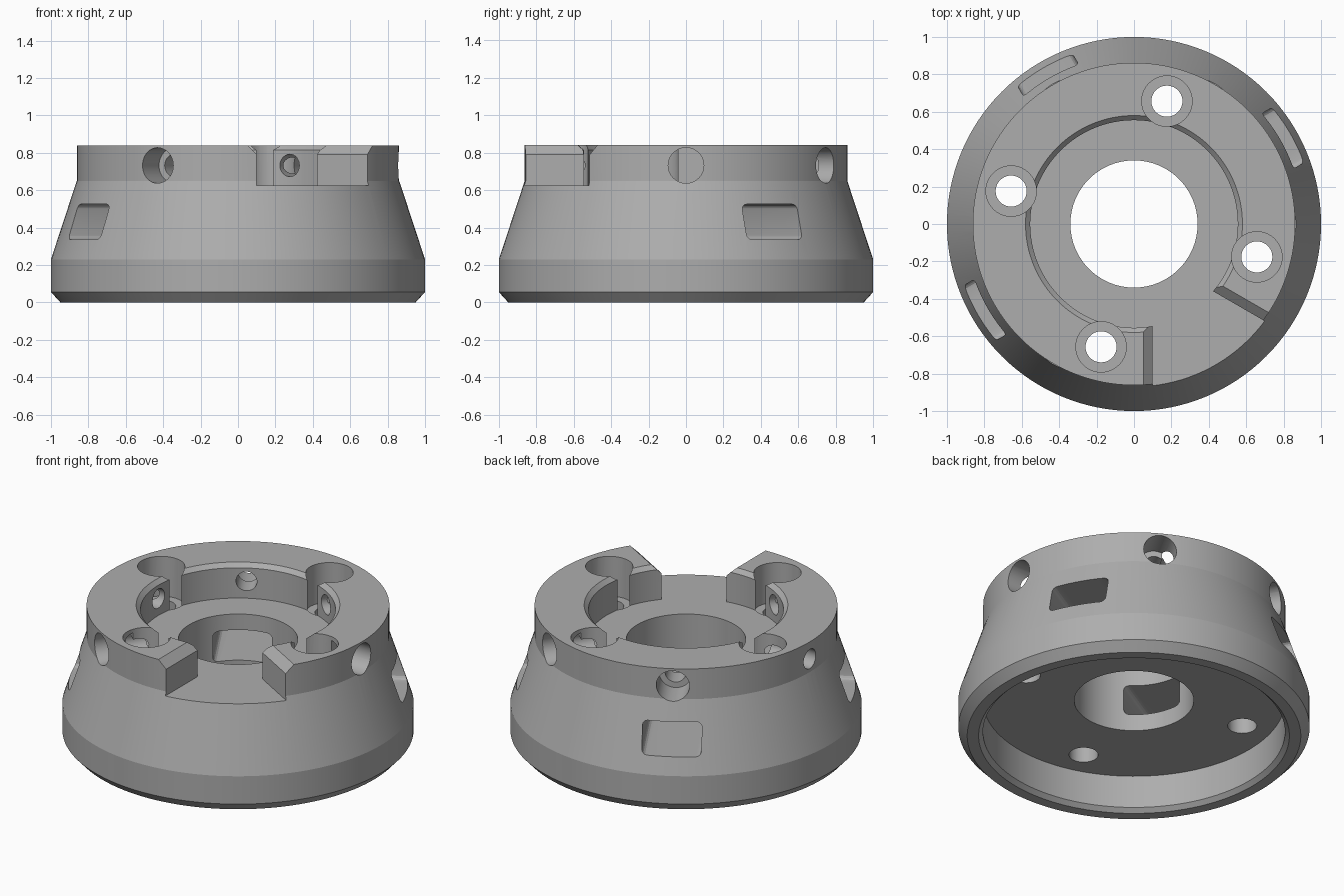
import bpy, bmesh
from math import radians, cos, sin, tau, pi
from mathutils import Matrix, Vector

old = bpy.data.objects.get("Cube")
if old:
    bpy.data.objects.remove(old, do_unlink=True)

steel = bpy.data.materials.new("machined_grey")
steel.use_nodes = True
grey = (0.42, 0.42, 0.42, 1)
steel.diffuse_color = grey
steel.node_tree.nodes["Principled BSDF"].inputs["Base Color"].default_value = grey

FLOOR, TOP = 0.625, 0.84
NOTCH_ANGLE = 300


def finish(name, bm):
    bmesh.ops.recalc_face_normals(bm, faces=bm.faces)
    mesh = bpy.data.meshes.new(name)
    bm.to_mesh(mesh)
    bm.free()
    mesh.materials.append(steel)
    obj = bpy.data.objects.new(name, mesh)
    bpy.context.collection.objects.link(obj)
    return obj


def loft(name, rings, closed=False):
    """Skin equal-length rings of points; cap the ends unless closed."""
    bm = bmesh.new()
    loops = [[bm.verts.new(p) for p in ring] for ring in rings]
    n = len(loops[0])
    pairs = list(zip(loops, loops[1:]))
    if closed:
        pairs.append((loops[-1], loops[0]))
    else:
        bm.faces.new(loops[0])
        bm.faces.new(loops[-1])
    for a, b in pairs:
        for i in range(n):
            j = (i + 1) % n
            bm.faces.new((a[i], a[j], b[j], b[i]))
    return finish(name, bm)


def lathe(name, profile, steps=128):
    rings = [[(r * cos(tau * k / steps), r * sin(tau * k / steps), z)
              for r, z in profile] for k in range(steps)]
    return loft(name, rings, closed=True)


def cylinder(name, radius, start, end, steps=40):
    start, end = Vector(start), Vector(end)
    axis = end - start
    bm = bmesh.new()
    bmesh.ops.create_cone(bm, cap_ends=True, segments=steps, radius1=radius,
                          radius2=radius, depth=axis.length)
    turn = axis.to_track_quat('Z', 'Y').to_matrix().to_4x4()
    bm.transform(Matrix.Translation((start + end) / 2) @ turn)
    return finish(name, bm)


def polar(r, degrees, z):
    return (r * cos(radians(degrees)), r * sin(radians(degrees)), z)


# Turned body: tapered skirt, upper collar, recess, bore and underside cavity
body = lathe("collar_body", [
    (0.95, 0), (1, 0.055), (1, 0.23), (0.862, 0.65), (0.862, TOP),
    (0.58, TOP), (0.555, 0.815), (0.555, FLOOR), (0.34, FLOOR),
    (0.34, 0.23), (0.86, 0.23), (0.86, 0.025), (0.885, 0)])

cutters = []

# Wedge notch through the collar, with chamfered upper edges
rings = []
for inset, z in ((0.1, FLOOR), (0.1, TOP - 0.05), (0.05, TOP), (0, TOP + 0.05)):
    apex = Vector(polar(inset / sin(radians(30)), NOTCH_ANGLE, z))
    rings.append([apex, apex + Vector(polar(1.3, NOTCH_ANGLE - 30, 0)),
                  apex + Vector(polar(1.3, NOTCH_ANGLE + 30, 0))])
cutters.append(loft("notch_cutter", rings))

# Four counterbored bolt holes
for angle in (75, 165, 255, 345):
    for radius, bottom in ((0.135, 0.59), (0.083, 0.1)):
        cutters.append(cylinder("bolt_hole_cutter", radius,
                                polar(0.68, angle, bottom), polar(0.68, angle, 1)))

# Five stepped radial screw holes
for angle in (0, 60, 120, 180, 240):
    for radius, inner in ((0.095, 0.68), (0.06, 0.45)):
        cutters.append(cylinder("screw_hole_cutter", radius,
                                polar(inner, angle, 0.732), polar(1.1, angle, 0.732)))

# Three rounded windows running from the skirt to the bore
HALF_W, HALF_H, ROUND = 0.17, 0.095, 0.03
for angle in (30, 120, 210):
    outline = []
    for quarter, (sx, sz) in enumerate(((1, 1), (-1, 1), (-1, -1), (1, -1))):
        for step in range(5):
            a = (quarter + step / 4) * pi / 2
            outline.append((sx * (HALF_W - ROUND) + ROUND * cos(a),
                            sz * (HALF_H - ROUND) + ROUND * sin(a)))
    turn = Matrix.Rotation(radians(angle), 3, 'Z')
    cutters.append(loft("window_cutter", [
        [turn @ Vector((r, y, 0.43 + z)) for y, z in outline] for r in (0.2, 1.1)]))

# Cut every opening, then discard the cutters
bpy.context.view_layer.objects.active = body
for cutter in cutters:
    cutter.hide_render = True
    mod = body.modifiers.new("cut", 'BOOLEAN')
    mod.operation = 'DIFFERENCE'
    mod.solver = 'EXACT'
    mod.object = cutter
    bpy.ops.object.modifier_apply(modifier=mod.name)
    bpy.data.objects.remove(cutter, do_unlink=True)

bpy.ops.object.select_all(action='DESELECT')
body.select_set(True)
bpy.ops.object.shade_smooth_by_angle(angle=radians(15))
